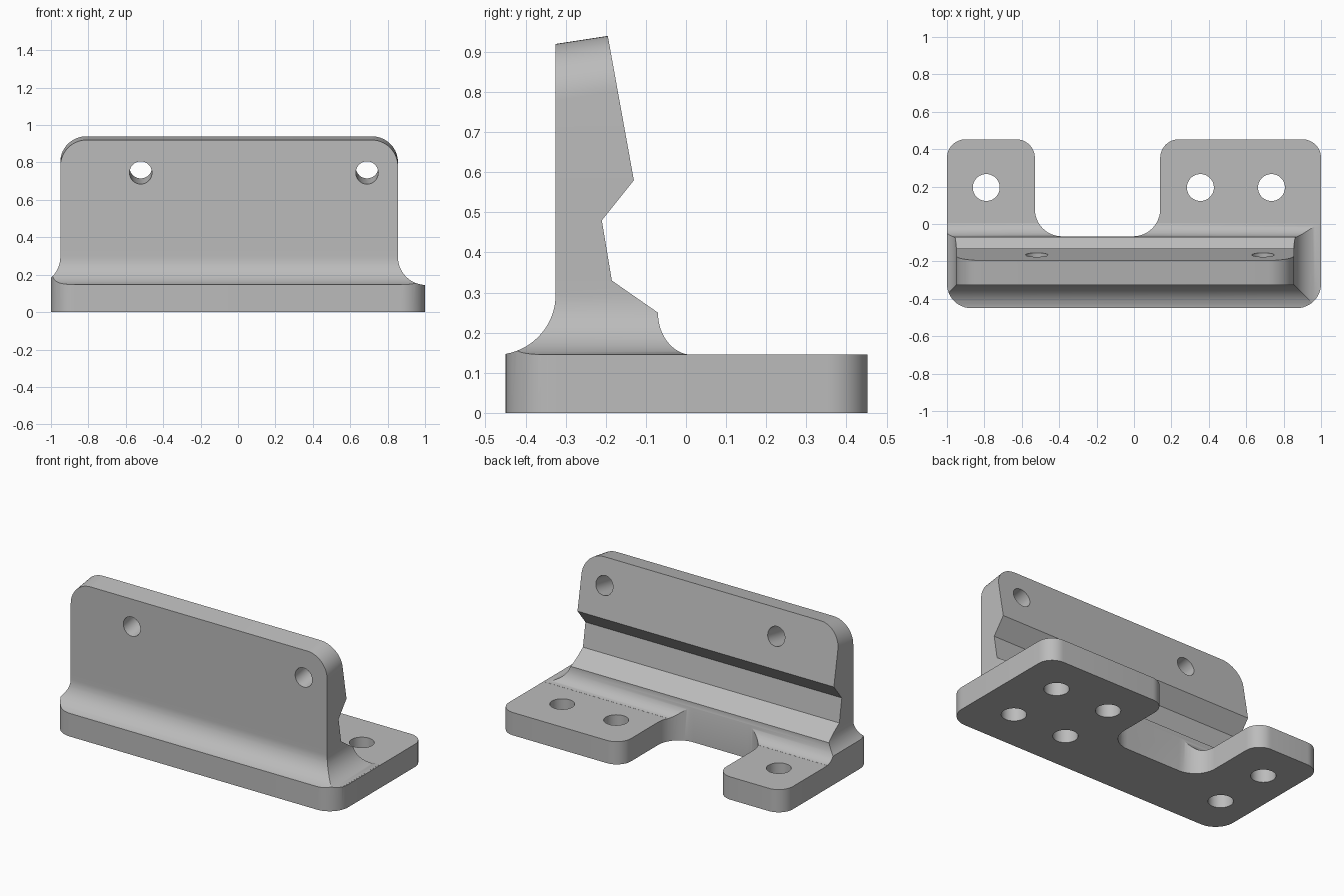
import bpy, bmesh
from math import sin, cos, pi, radians, atan2
from mathutils import Vector, Matrix

if "Cube" in bpy.data.objects:
    bpy.data.objects.remove(bpy.data.objects["Cube"], do_unlink=True)

grey = bpy.data.materials.new("light grey")
grey.use_nodes = True
grey.diffuse_color = (0.5, 0.5, 0.5, 1)
grey.node_tree.nodes["Principled BSDF"].inputs["Base Color"].default_value = (0.5, 0.5, 0.5, 1)


def add_mesh(name, bm):
    bmesh.ops.recalc_face_normals(bm, faces=bm.faces[:])
    mesh = bpy.data.meshes.new(name)
    bm.to_mesh(mesh)
    bm.free()
    mesh.materials.append(grey)
    obj = bpy.data.objects.new(name, mesh)
    bpy.context.collection.objects.link(obj)
    return obj


def loft(rings):
    """Skin a stack of equal-length rings and cap both ends."""
    bm = bmesh.new()
    rows = [[bm.verts.new(p) for p in ring] for ring in rings]
    n = len(rows[0])
    for low, high in zip(rows, rows[1:]):
        for i in range(n):
            j = (i + 1) % n
            bm.faces.new((low[i], low[j], high[j], high[i]))
    bm.faces.new(rows[0][::-1])
    bm.faces.new(rows[-1])
    return bm


def round_outline(corners, steps=12):
    """Replace each (x, y, radius) right-angle corner by an arc."""
    pts = []
    for i, (x, y, r) in enumerate(corners):
        p = Vector((x, y))
        a = (Vector(corners[i - 1][:2]) - p).normalized()
        b = (Vector(corners[(i + 1) % len(corners)][:2]) - p).normalized()
        centre = p + (a + b) * r
        for k in range(steps + 1):
            t = k / steps * pi / 2
            pts.append(centre - b * r * cos(t) - a * r * sin(t))
    return pts


def cylinder(name, centre, axis, radius, depth):
    bm = bmesh.new()
    turn = Vector((0, 0, 1)).rotation_difference(Vector(axis)).to_matrix().to_4x4()
    bmesh.ops.create_cone(bm, cap_ends=True, segments=48, radius1=radius, radius2=radius,
                          depth=depth, matrix=Matrix.Translation(centre) @ turn)
    return add_mesh(name, bm)


def combine(target, other, operation):
    mod = target.modifiers.new("cut", "BOOLEAN")
    mod.operation, mod.solver, mod.object = operation, "EXACT", other
    other.hide_render = True
    bpy.context.view_layer.objects.active = target
    bpy.ops.object.modifier_apply(modifier=mod.name)
    bpy.data.objects.remove(other, do_unlink=True)


# Main dimensions
LEFT, RIGHT, FRONT = 0.855, -0.95, -0.325
BASE, FILLET, STEP = 0.145, 0.15, 0.25


def ring(off, back, z, z_back=None):
    z_back = z if z_back is None else z_back
    return [(RIGHT - off, FRONT - off, z), (LEFT + off, FRONT - off, z),
            (LEFT + off, back, z_back), (RIGHT - off, back, z_back)]


# Upright wall: flared foot with mitred fillets, then the notched back
heights = sorted([BASE + FILLET * (1 - cos(radians(a))) for a in range(5, 91, 5)] + [STEP])
rings = []
for z in heights:
    off = FILLET * (1 - (max(0, 1 - ((BASE + FILLET - z) / FILLET) ** 2)) ** 0.5)
    if z <= STEP:
        u = (STEP - z) / (STEP - BASE)
        back = 0.015 - 0.085 * (1 - u * u) ** 0.5
    else:
        back = -0.07 - (z - STEP) * 1.44
    rings.append(ring(off, back, z))
rings.insert(0, [(x, y, 0.05) for x, y, z in rings[0]])
for back, z in ((-0.185, 0.33), (-0.21, 0.48), (-0.13, 0.58)):
    rings.append(ring(0, back, z))
rings.append(ring(0, -0.195, 0.92, 0.94))
bm = loft(rings)
top_ends = [e for e in bm.edges if all(v.co.z > 0.9 for v in e.verts)
            and abs(e.verts[0].co.x - e.verts[1].co.x) < 0.01]
bmesh.ops.bevel(bm, geom=top_ends, offset=0.14, segments=14, profile=0.5, affect="EDGES")
bracket = add_mesh("mounting_bracket", bm)

# Base slab, merged with the wall and trimmed to the footprint
slab = add_mesh("base_slab", loft([[(x, y, z) for x, y in ((-2, -1), (2, -1), (2, 1), (-2, 1))]
                                   for z in (-0.1, BASE)]))
combine(bracket, slab, "UNION")

footprint = round_outline([
    (-1, -0.45, 0.13), (1, -0.45, 0.13), (1, 0.453, 0.1), (0.14, 0.453, 0.1),
    (0.14, -0.066, 0.145), (-0.53, -0.066, 0.145), (-0.53, 0.453, 0.1), (-1, 0.453, 0.1)])
trim = add_mesh("footprint_trim", loft([[(p.x, p.y, z) for p in footprint] for z in (0, 1.5)]))
combine(bracket, trim, "INTERSECT")

# Through holes in the tabs and blind holes under the wall
for x in (-0.79, 0.355, 0.735):
    combine(bracket, cylinder("tab_hole", (x, 0.195, 0.1), (0, 0, 1), 0.072, 0.4), "DIFFERENCE")
    combine(bracket, cylinder("blind_hole", (x, -0.18, 0), (0, 0, 1), 0.072, 0.4), "DIFFERENCE")

# Wall holes, square to the sloping back
for x in (-0.52, 0.69):
    combine(bracket, cylinder("wall_hole", (x, FRONT, 0.745), (0, 0.984, 0.178), 0.06, 0.8), "DIFFERENCE")

bpy.ops.object.select_all(action="DESELECT")
bracket.select_set(True)
bpy.context.view_layer.objects.active = bracket
bpy.ops.object.shade_smooth_by_angle(angle=radians(25))
